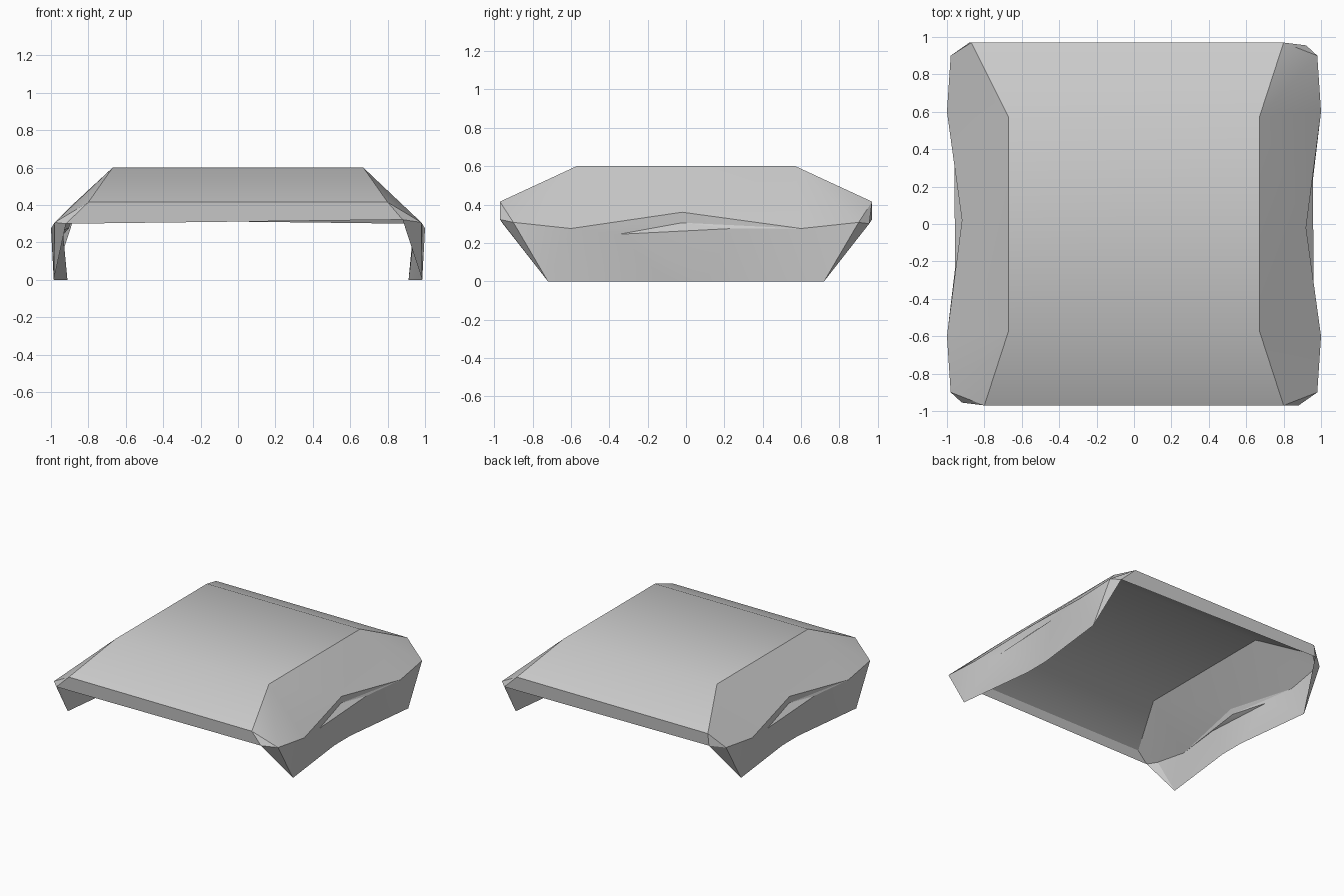
import bpy
import bmesh
import math
from mathutils import Vector

cube = bpy.data.objects.get("Cube")
if cube:
    bpy.data.objects.remove(cube, do_unlink=True)

grey = bpy.data.materials.new("light_grey")
grey.use_nodes = True
grey.diffuse_color = (0.6, 0.6, 0.6, 1)
grey.node_tree.nodes["Principled BSDF"].inputs["Base Color"].default_value = (0.6, 0.6, 0.6, 1)


def panel(name, faces, inner, angle=30):
    """Sheet from faces given as lists of points, facing out, or in for the lining."""
    bm = bmesh.new()
    for pts in faces:
        bm.faces.new([bm.verts.new(p) for p in pts])
    bmesh.ops.remove_doubles(bm, verts=bm.verts, dist=0.0005)
    bm.normal_update()
    for f in bm.faces:
        outward = f.normal.dot(f.calc_center_median() - Vector((0, 0, 0.1))) > 0
        if outward == inner:
            f.normal_flip()
    mesh = bpy.data.meshes.new(name)
    bm.to_mesh(mesh)
    bm.free()
    mesh.materials.append(grey)
    obj = bpy.data.objects.new(name, mesh)
    bpy.context.collection.objects.link(obj)
    bpy.ops.object.select_all(action='DESELECT')
    obj.select_set(True)
    bpy.context.view_layer.objects.active = obj
    bpy.ops.object.shade_smooth_by_angle(angle=math.radians(angle))


# How far the lining sits inside the outer skin; rim points are shared
INSET = {"top": (-0.01, 0, -0.045), "eave": (0.02, -0.04, -0.05),
         "corner": (-0.02, -0.02, -0.01), "hip": (-0.03, 0, -0.02),
         "peak": (-0.03, 0, -0.045), "notch": (-0.01, 0, -0.03),
         "ledge": (-0.02, 0, -0.01)}


def side_points(s, inner):
    """Named points of one side; the right side is the left turned half round."""
    base = {"peak": (0.92, -0.02, 0.36), "notch": (0.915, -0.02, 0.305),
            "ledge_a": (0.96, -0.35, 0.245), "ledge_b": (0.957, 0.24, 0.275),
            "lip_a": (0.88, -0.97, 0.322), "lip_b": (0.92, 0.955, 0.3)}
    for n, e in (("a", -1), ("b", 1)):
        wide = s < 0 and e < 0
        base["top_" + n] = (0.67, e * 0.57, 0.6)
        base["eave_" + n] = (0.87 if wide else 0.8, e * 0.97, 0.415)
        base["corner_" + n] = (0.98, e * 0.9, 0.307)
        base["hip_" + n] = (1, e * 0.6, 0.275)
        base["foot_" + n] = (0.985, e * 0.72, 0)
        base["toe_" + n] = (0.912, e * 0.1, 0)
    points = {}
    for key, (x, y, z) in base.items():
        dx, dy, dz = INSET.get(key.split("_")[0], (0, 0, 0)) if inner else (0, 0, 0)
        y += math.copysign(dy, y) * (1 if dy > 0 else -1) if dy > 0 else math.copysign(1, y) * dy
        points[key] = (s * (x + dx), s * y, z + dz)
    return points


# Shoulder and skirt faces, the first lists repeated for both halves
shoulder = ["top_a top_b peak"]
skirt = ["ledge_a ledge_b notch", "ledge_a toe_a toe_b", "ledge_a toe_b ledge_b"]
for n in "ab":
    shoulder += [t.replace("#", n) for t in (
        "top_# eave_# corner_#", "top_# corner_# hip_#", "top_# hip_# peak")]
    skirt += [t.replace("#", n) for t in (
        "eave_# lip_# corner_#", "lip_# foot_# corner_#",
        "corner_# foot_# hip_#", "hip_# foot_# ledge_#",
        "hip_# ledge_# notch", "hip_# notch peak",
        "ledge_# foot_# toe_#")]

for layer, inner in (("outer", False), ("inner", True)):
    L, R = side_points(1, inner), side_points(-1, inner)

    # Curved roof running front to back
    rows = [("eave_a", "eave_b"), ("top_a", "top_b"), ("top_b", "top_a"), ("eave_b", "eave_a")]
    panel(layer + "_roof", [[R[r0], L[l0], L[l1], R[r1]]
                            for (l0, r0), (l1, r1) in zip(rows, rows[1:])], inner)

    # Upright lips at the front and back edges
    for word, l, r in (("front", "a", "b"), ("back", "b", "a")):
        panel(layer + "_" + word + "_lip",
              [[R["eave_" + r], L["eave_" + l], L["lip_" + l], R["lip_" + r]]], inner)

    # Sloping shoulders, and skirts with a jutting ledge
    for word, p in (("left", L), ("right", R)):
        for part, names, angle in (("shoulder", shoulder, 30), ("skirt", skirt, 20)):
            panel("_".join((layer, word, part)),
                  [[p[k] for k in t.split()] for t in names], inner, angle)
